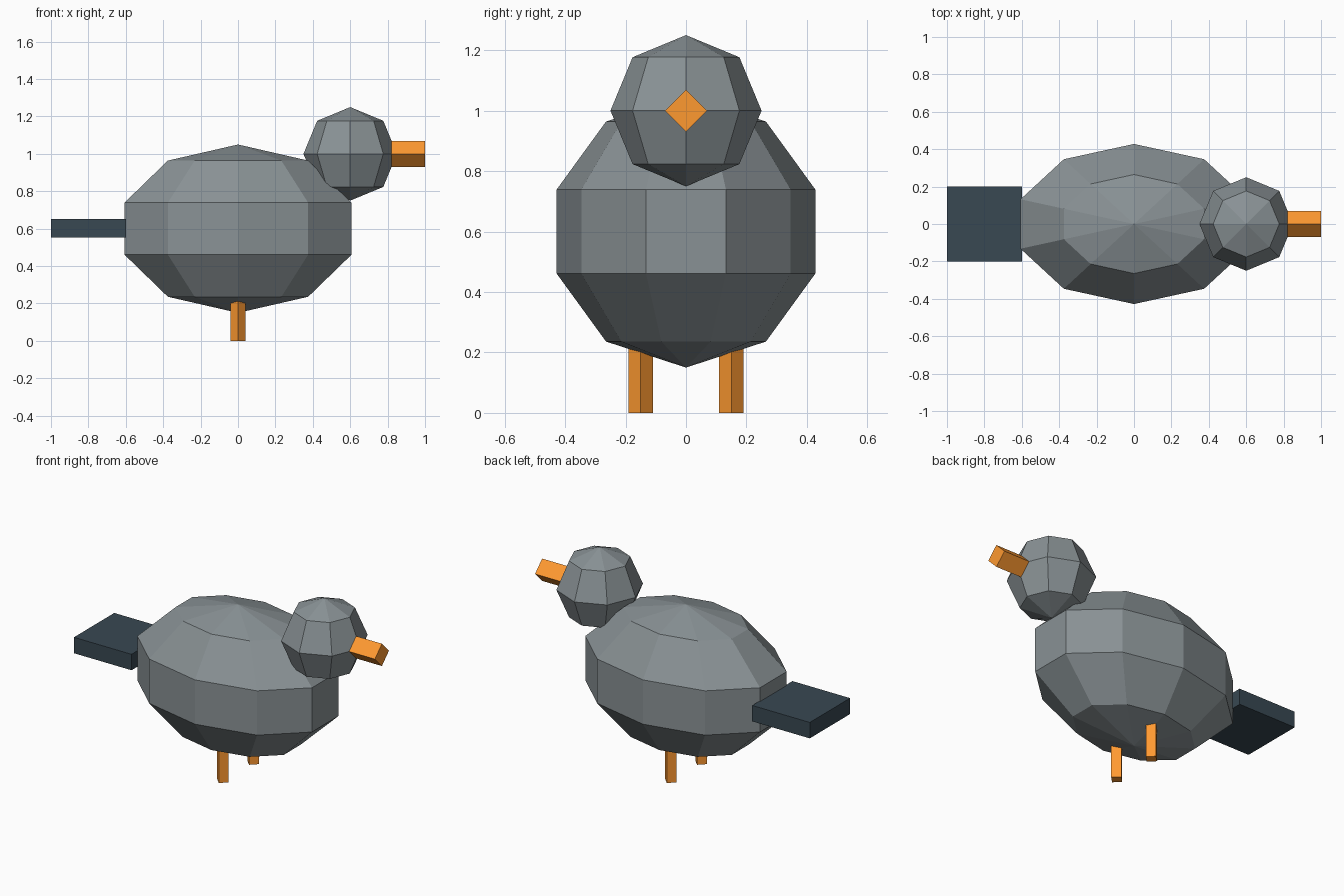
import bpy, bmesh
from math import radians
from mathutils import Matrix

if "Cube" in bpy.data.objects:
    bpy.data.objects.remove(bpy.data.objects["Cube"])


def material(name, color):
    mat = bpy.data.materials.new(name)
    mat.diffuse_color = color
    mat.use_nodes = True
    mat.node_tree.nodes["Principled BSDF"].inputs["Base Color"].default_value = mat.diffuse_color
    return mat


def add_part(name, bm, mat):
    bmesh.ops.recalc_face_normals(bm, faces=bm.faces)
    mesh = bpy.data.meshes.new(name)
    bm.to_mesh(mesh)
    bm.free()
    obj = bpy.data.objects.new(name, mesh)
    bpy.context.collection.objects.link(obj)
    mesh.materials.append(mat)
    return obj


def ball(name, center, radii, segments, rings, mat):
    bm = bmesh.new()
    bmesh.ops.create_uvsphere(bm, u_segments=segments, v_segments=rings, radius=1,
                              matrix=Matrix.LocRotScale(center, None, radii))
    add_part(name, bm, mat)


def rod(name, center, radius, depth, mat, rotation=Matrix()):
    bm = bmesh.new()
    bmesh.ops.create_cone(bm, cap_ends=True, segments=4, radius1=radius, radius2=radius,
                          depth=depth, matrix=Matrix.Translation(center) @ rotation)
    add_part(name, bm, mat)


orange = material("orange", (1.0, 0.32, 0.03, 1))
slate = material("dark_slate", (0.04, 0.065, 0.085, 1))
grey = material("blue_grey", (0.25, 0.285, 0.3, 1))

# Faceted body and head
ball("body", (0, 0, 0.6), (0.638 / 0.951, 0.45, 0.45), 10, 5, grey)
ball("head", (0.6, 0, 1.0), (0.25, 0.25, 0.25), 8, 4, grey)

# Square beak standing on its edge
rod("beak", (0.9, 0, 1.0), 0.07, 0.2, orange, Matrix.Rotation(radians(90), 4, 'Y'))

# Pair of square legs
for side, y in (("right", -0.15), ("left", 0.15)):
    rod(side + "_leg", (0, y, 0.15), 0.04, 0.3, orange)

# Flat tail
bm = bmesh.new()
bmesh.ops.create_cube(bm, size=1, matrix=Matrix.LocRotScale((-0.8, 0, 0.602), None, (0.4, 0.4, 0.1)))
add_part("tail", bm, slate)
